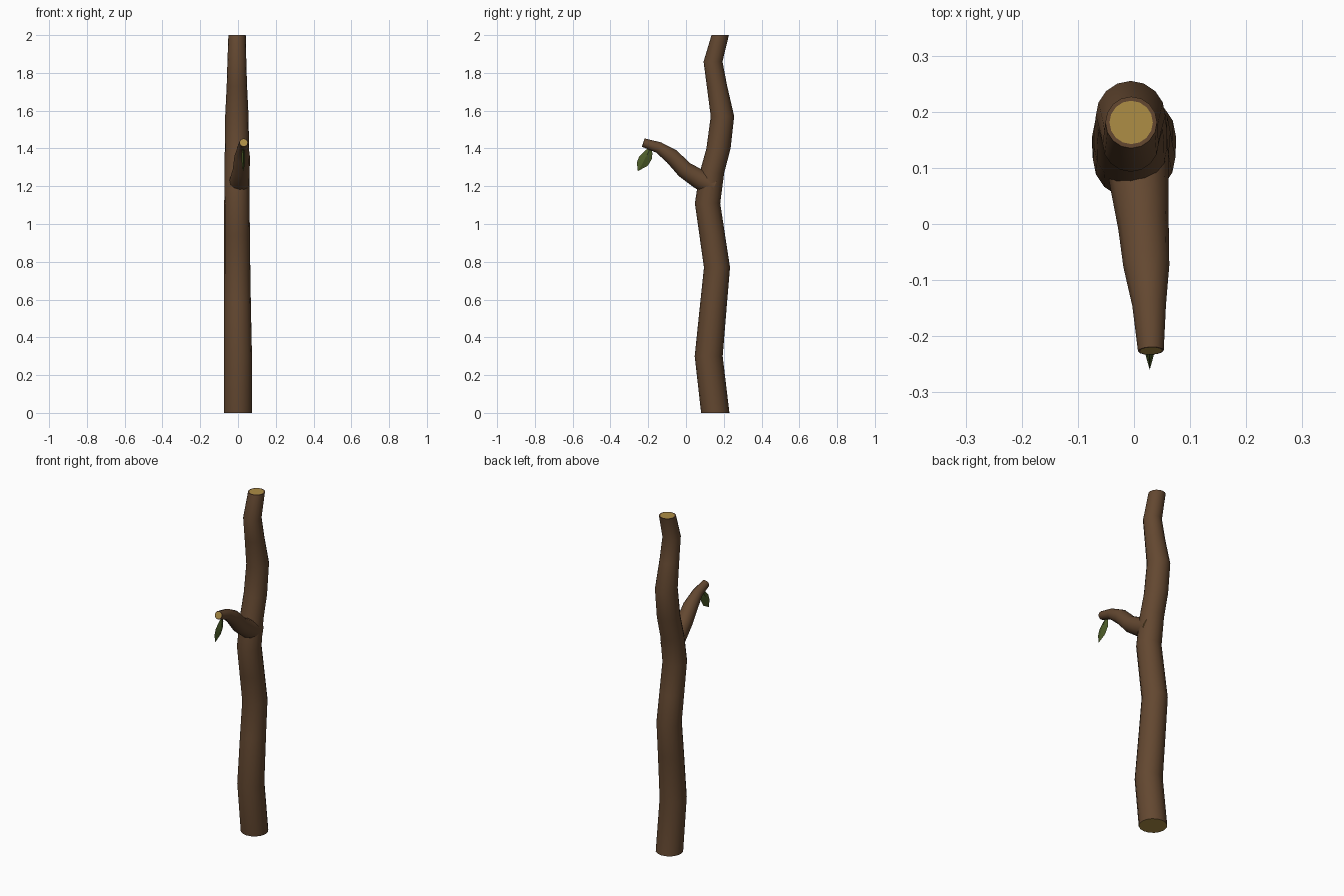
import bpy, bmesh, math
from mathutils import Vector

if "Cube" in bpy.data.objects:
    bpy.data.objects.remove(bpy.data.objects["Cube"])


def material(name, color):
    m = bpy.data.materials.new(name)
    m.diffuse_color = (*color, 1)
    m.use_nodes = True
    m.node_tree.nodes["Principled BSDF"].inputs["Base Color"].default_value = m.diffuse_color
    return m


bark = material("bark", (0.125, 0.064, 0.03))
wood = material("cut_wood", (0.42, 0.27, 0.06))
green = material("leaf_green", (0.075, 0.11, 0.022))


def finish(bm, name, mats, angle):
    bmesh.ops.recalc_face_normals(bm, faces=bm.faces)
    me = bpy.data.meshes.new(name)
    bm.to_mesh(me)
    bm.free()
    for m in mats:
        me.materials.append(m)
    ob = bpy.data.objects.new(name, me)
    bpy.context.collection.objects.link(ob)
    bpy.ops.object.select_all(action='DESELECT')
    ob.select_set(True)
    bpy.context.view_layer.objects.active = ob
    bpy.ops.object.shade_smooth_by_angle(angle=math.radians(angle))
    return ob


def limb(name, path, sides, level):
    """Tube along (x, y, z, radius) points, with inset cut-wood ends."""
    bm = bmesh.new()
    pts = [Vector(p[:3]) for p in path]
    rings = []
    for i, p in enumerate(pts):
        t = pts[min(i + 1, len(pts) - 1)] - pts[max(i - 1, 0)]
        t = Vector((0, 0, 1)) if level else t.normalized()
        u = Vector((1, 0, 0))
        u = (u - t * u.dot(t)).normalized()
        v = t.cross(u)
        rings.append([bm.verts.new(p + path[i][3] * (
            u * math.cos(2 * math.pi * k / sides) + v * math.sin(2 * math.pi * k / sides)))
            for k in range(sides)])
    for a, b in zip(rings, rings[1:]):
        for k in range(sides):
            n = (k + 1) % sides
            bm.faces.new((a[k], a[n], b[n], b[k]))
    caps = [bm.faces.new(rings[0]), bm.faces.new(rings[-1])]
    for cap, p in zip(caps, (path[0], path[-1])):
        bmesh.ops.inset_region(bm, faces=[cap], thickness=p[3] * 0.16)
        cap.material_index = 1
    return finish(bm, name, [bark, wood], 45)


# main trunk, winding in the y direction
limb("trunk", [
    (0, .155, 0, .075), (0, .120, .30, .074), (-.003, .146, .58, .071),
    (-.004, .164, .77, .069), (-.005, .139, .94, .068), (-.006, .114, 1.11, .067),
    (-.006, .137, 1.27, .065), (-.006, .172, 1.40, .064), (-.006, .193, 1.57, .062),
    (-.006, .164, 1.73, .054), (-.006, .143, 1.86, .050), (-.005, .181, 2.0, .046),
], 16, True)

# side branch, reaching forward and bending over at the tip
limb("side_branch", [
    (.003, .145, 1.20, .058), (.010, .066, 1.24, .052), (.017, -.008, 1.287, .045),
    (.022, -.075, 1.358, .041), (.027, -.145, 1.405, .030), (.030, -.226, 1.431, .023),
], 12, False)

# leaf hanging under the branch tip: outline ring with raised midrib
outline = [(-.187, 1.41), (-.178, 1.375), (-.180, 1.345), (-.203, 1.308), (-.255, 1.28),
           (-.260, 1.325), (-.248, 1.358), (-.218, 1.388)]
midrib = [(-.200, 1.378), (-.216, 1.348), (-.235, 1.31)]
bm = bmesh.new()
edge = [bm.verts.new((.028, y, z)) for y, z in outline]
for s in (-1, 1):
    rib = [bm.verts.new((.028 + s * d, y, z)) for (y, z), d in zip(midrib, (.008, .010, .007))]
    line = [edge[0], *rib, edge[4]]
    for side in (edge[0:5], [edge[0], *reversed(edge[4:8])]):
        for i in range(4):
            face = [side[i], side[i + 1], line[i + 1], line[i]]
            bm.faces.new(list(dict.fromkeys(face)))
finish(bm, "leaf", [green], 25)
